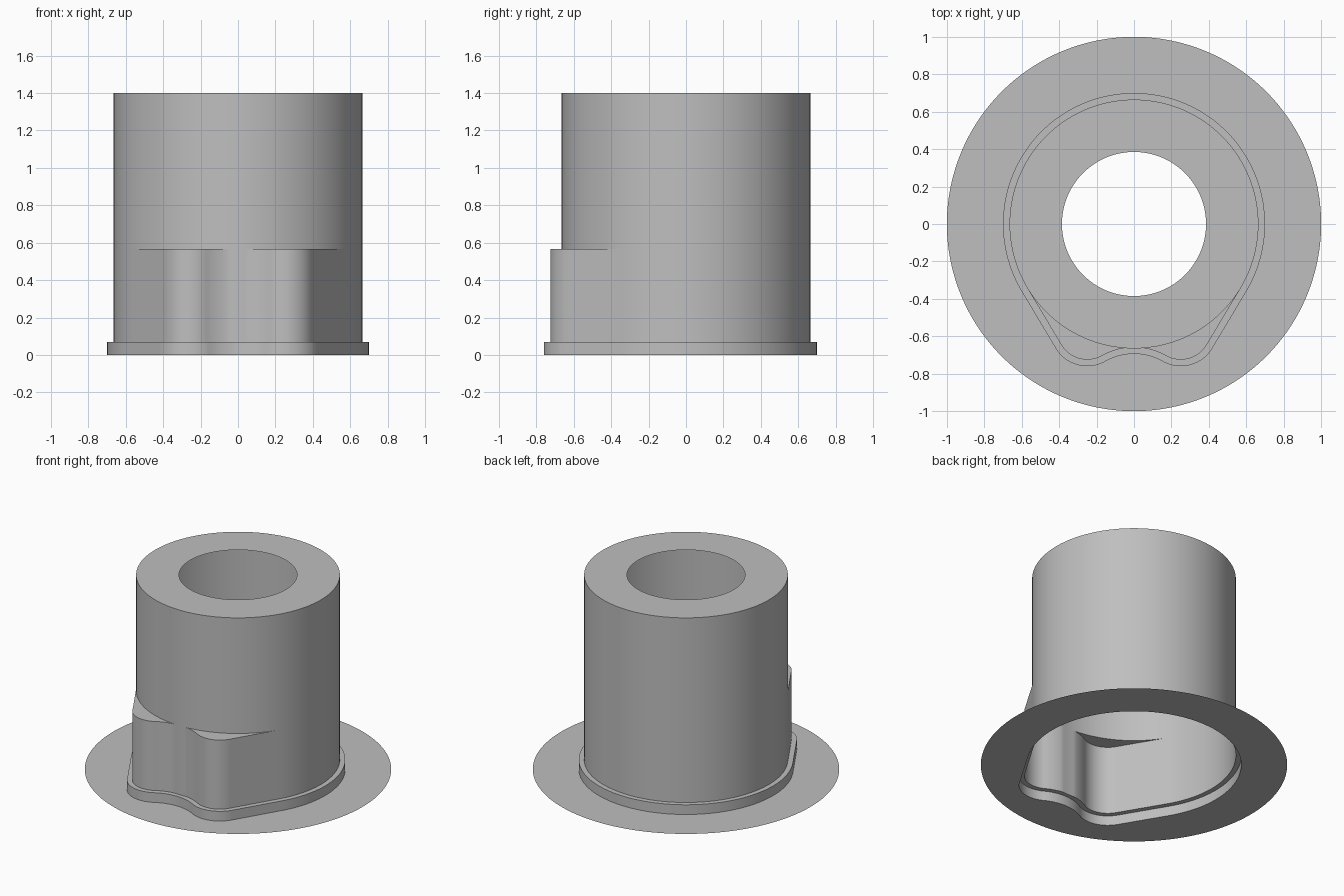
import bpy, bmesh
from math import sin, cos, tau, pi, radians, atan2, hypot

if "Cube" in bpy.data.objects:
    bpy.data.objects.remove(bpy.data.objects["Cube"])

grey = bpy.data.materials.new("light grey")
grey.use_nodes = True
colour = (0.52, 0.52, 0.52, 1)
grey.diffuse_color = colour
grey.node_tree.nodes["Principled BSDF"].inputs["Base Color"].default_value = colour

BODY_R, STEP, HOLE_R, FLANGE_R = 0.665, 0.035, 0.385, 1.0
STEP_Z, SHELF_Z, TOP_Z = 0.07, 0.567, 1.4
LOBE_X, LOBE_Y, LOBE_R = 0.25, -0.564, 0.161
DIP_Y = -0.659                      # front middle of the skirt outline
TANGENT = radians(-31)              # where the straight flanks leave the body


def arc(cx, cy, r, start, end, count):
    steps = [start + (end - start) * i / count for i in range(count + 1)]
    return [(cx + r * cos(a), cy + r * sin(a)) for a in steps]


def outline(grow):
    """Round body with two front lobes, offset outward by grow."""
    # Radius of the hollow arc that touches both lobes
    gap = LOBE_Y - DIP_Y
    dip_r = (LOBE_X**2 + gap**2 - LOBE_R**2) / (2 * (LOBE_R - gap))
    dip_cy = DIP_Y - dip_r
    touch = atan2(LOBE_Y - dip_cy, LOBE_X)
    back = arc(0, 0, BODY_R + grow, pi / 2, TANGENT, 48)
    lobe = arc(LOBE_X, LOBE_Y, LOBE_R + grow, TANGENT, touch - pi, 24)
    dip = arc(0, dip_cy, dip_r - grow, touch, pi / 2, 12)
    (x0, y0), (x1, y1) = back[-1], lobe[0]
    flank = [(x0 + (x1 - x0) * i / 16, y0 + (y1 - y0) * i / 16) for i in range(1, 16)]
    half = back + flank + lobe + dip[1:]
    half[0], half[-1] = (0, half[0][1]), (0, half[-1][1])
    loop = half[::-1] + [(-x, y) for x, y in half[1:-1]]
    # The outline never cuts inside the round body
    result = []
    for x, y in loop:
        k = max(1, (BODY_R + grow) / hypot(x, y)) if grow == 0 else 1
        result.append((x * k, y * k))
    return result


def circle(r):
    return [(r * x / hypot(x, y), r * y / hypot(x, y)) for x, y in skirt]


def loft(name, *rings):
    """Join stacked (outline, height) rings into an open sheet."""
    bm = bmesh.new()
    rows = [[bm.verts.new((x, y, z)) for x, y in pts] for pts, z in rings]
    for low, high in zip(rows, rows[1:]):
        n = len(low)
        for i in range(n):
            j = (i + 1) % n
            bm.faces.new((low[i], low[j], high[j], high[i]))
    bmesh.ops.remove_doubles(bm, verts=bm.verts, dist=1e-5)
    mesh = bpy.data.meshes.new(name)
    bm.to_mesh(mesh)
    bm.free()
    mesh.materials.append(grey)
    obj = bpy.data.objects.new(name, mesh)
    bpy.context.collection.objects.link(obj)
    bpy.ops.object.select_all(action='DESELECT')
    obj.select_set(True)
    bpy.context.view_layer.objects.active = obj
    bpy.ops.object.shade_smooth_by_angle(angle=radians(30))


skirt = outline(0)
foot = outline(STEP)
body = circle(BODY_R)
rim = arc(0, 0, FLANGE_R, -pi / 2, -pi / 2 + tau, len(skirt))[:-1]
rim = circle(FLANGE_R) if len(rim) != len(foot) else rim

# Flat flange, low step, lobed skirt with its shelf, round barrel with open top
loft("base_flange", (rim, 0), (foot, 0))
loft("foot_step", (foot, 0), (foot, STEP_Z), (skirt, STEP_Z))
loft("lobed_skirt", (skirt, STEP_Z), (skirt, SHELF_Z), (body, SHELF_Z))
loft("barrel", (body, SHELF_Z), (body, TOP_Z), (circle(HOLE_R), TOP_Z))
